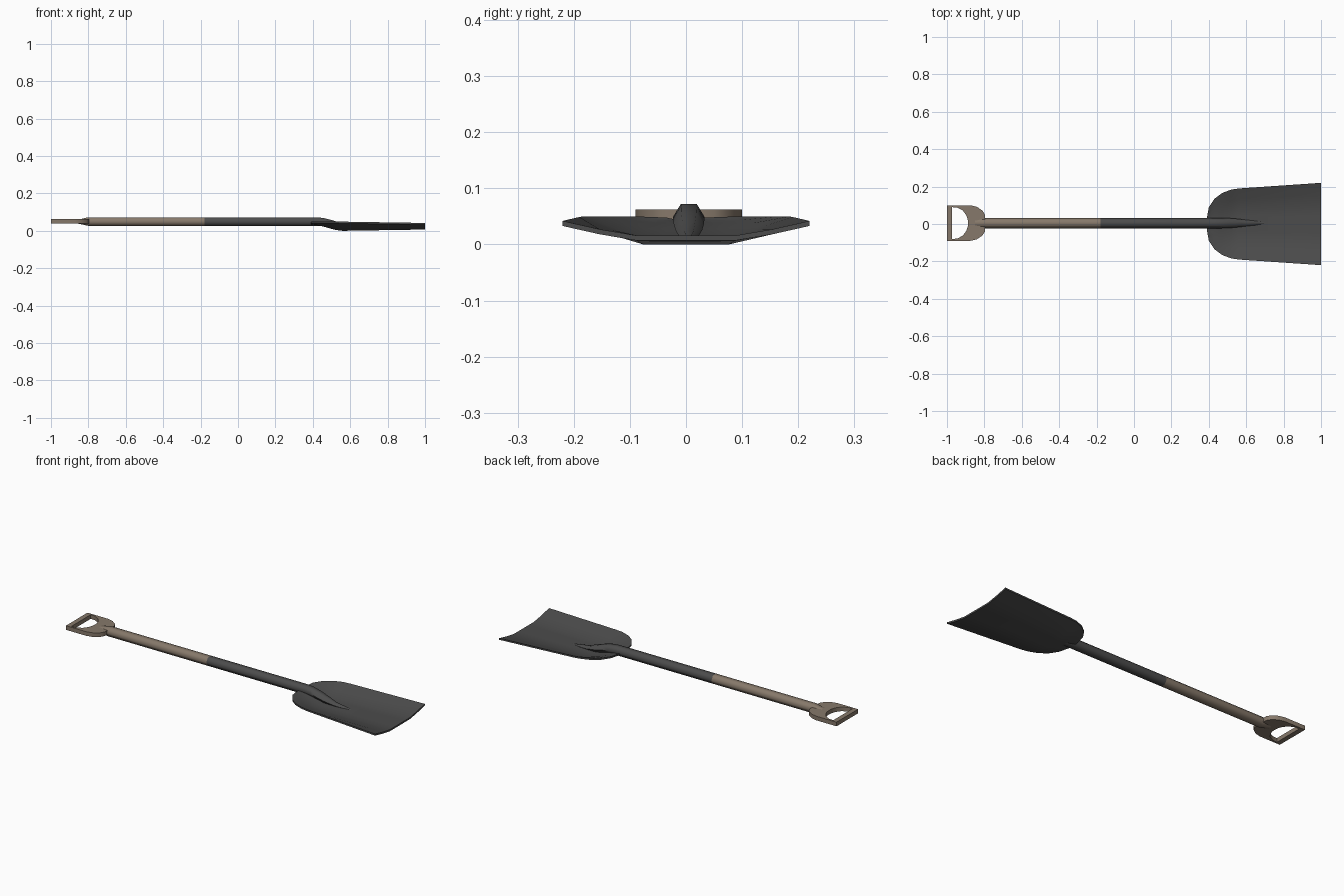
import bpy, bmesh, math

if "Cube" in bpy.data.objects:
    bpy.data.objects.remove(bpy.data.objects["Cube"])

CY, CZ = 0.005, 0.0495      # shaft axis


def material(name, rgb):
    m = bpy.data.materials.new(name)
    m.diffuse_color = (*rgb, 1)
    m.use_nodes = True
    m.node_tree.nodes["Principled BSDF"].inputs["Base Color"].default_value = m.diffuse_color
    return m


wood = material("weathered_wood", (0.24, 0.19, 0.145))
metal = material("dark_metal", (0.072, 0.072, 0.072))


def finish(name, bm, mat, angle):
    bmesh.ops.recalc_face_normals(bm, faces=bm.faces)
    me = bpy.data.meshes.new(name)
    bm.to_mesh(me)
    bm.free()
    me.materials.append(mat)
    ob = bpy.data.objects.new(name, me)
    bpy.context.collection.objects.link(ob)
    bpy.ops.object.select_all(action='DESELECT')
    ob.select_set(True)
    bpy.context.view_layer.objects.active = ob
    bpy.ops.object.shade_smooth_by_angle(angle=math.radians(angle))
    return ob


def hex_loft(name, stations, mat):
    """Six-sided tube through (x, z, half width, half height) stations."""
    bm = bmesh.new()
    rings = []
    for x, z, ry, rz in stations:
        rings.append([bm.verts.new((x, CY + ry * math.cos(math.radians(60 * i)),
                                    z + rz * math.sin(math.radians(60 * i)) / 0.866))
                      for i in range(6)])
    for a, b in zip(rings, rings[1:]):
        for i in range(6):
            j = (i + 1) % 6
            bm.faces.new((a[i], a[j], b[j], b[i]))
    bm.faces.new(rings[0])
    bm.faces.new(rings[-1])
    return finish(name, bm, mat, 65)


# Wooden shaft with flattened neck into the grip
hex_loft("wooden_shaft", [(-0.87, CZ + 0.001, 0.022, 0.009), (-0.84, CZ, 0.026, 0.014),
                          (-0.80, CZ, 0.028, 0.023), (-0.18, CZ, 0.028, 0.023)], wood)

# Metal socket, running down into a ridge that fades out on the blade
hex_loft("metal_socket", [(-0.18, CZ, 0.028, 0.023), (0.42, CZ, 0.028, 0.023),
                          (0.46, 0.046, 0.028, 0.022), (0.50, 0.037, 0.027, 0.021),
                          (0.54, 0.026, 0.024, 0.019), (0.60, 0.014, 0.017, 0.010),
                          (0.70, 0.007, 0.006, 0.004)], metal)

# D-shaped grip: outer and inner half outlines, mirrored into closed loops
outer = [(-1, 0), (-1, 0.095), (-0.875, 0.095), (-0.84, 0.087),
         (-0.81, 0.066), (-0.797, 0.045), (-0.795, 0)]
inner = [(-0.973, 0), (-0.973, 0.085), (-0.945, 0.083), (-0.915, 0.067),
         (-0.897, 0.042), (-0.889, 0.02), (-0.888, 0)]


def closed(half):
    return half + [(x, -y) for x, y in reversed(half[1:-1])]


bm = bmesh.new()
loops = [[bm.verts.new((x, CY + y, z)) for x, y in closed(h)]
         for h, z in ((outer, 0.039), (outer, 0.062), (inner, 0.062), (inner, 0.039))]
n = len(loops[0])
for k in range(4):
    a, b = loops[k], loops[(k + 1) % 4]
    for i in range(n):
        j = (i + 1) % n
        bm.faces.new((a[i], a[j], b[j], b[i]))
finish("d_grip", bm, wood, 35)

# Dished blade: (x, half width, floor height, rim height)
stations = [(0.39, 0.035, 0.044, 0.048), (0.40, 0.09, 0.043, 0.05),
            (0.43, 0.135, 0.038, 0.05), (0.47, 0.165, 0.028, 0.05),
            (0.52, 0.184, 0.014, 0.05), (0.56, 0.19, 0.009, 0.049),
            (1.0, 0.22, 0.016, 0.042)]
half = [(0, 0), (0.2, 0), (0.4, 0), (0.7, 0.43), (1, 1)]
section = [(-s, f) for s, f in reversed(half[1:])] + half
bm = bmesh.new()
layers = []
for drop in (0, 0.009):
    layers.append([[bm.verts.new((x, s * w, zf + (zr - zf) * f - drop)) for s, f in section]
                   for x, w, zf, zr in stations])
for g in layers:
    for a, b in zip(g, g[1:]):
        for i in range(len(section) - 1):
            bm.faces.new((a[i], a[i + 1], b[i + 1], b[i]))


def border(g):
    return (g[0] + [r[-1] for r in g[1:]] + g[-1][-2::-1]
            + [r[0] for r in g[-2:0:-1]])


top, low = border(layers[0]), border(layers[1])
for i in range(len(top)):
    j = (i + 1) % len(top)
    bm.faces.new((top[i], top[j], low[j], low[i]))
finish("blade", bm, metal, 40)
